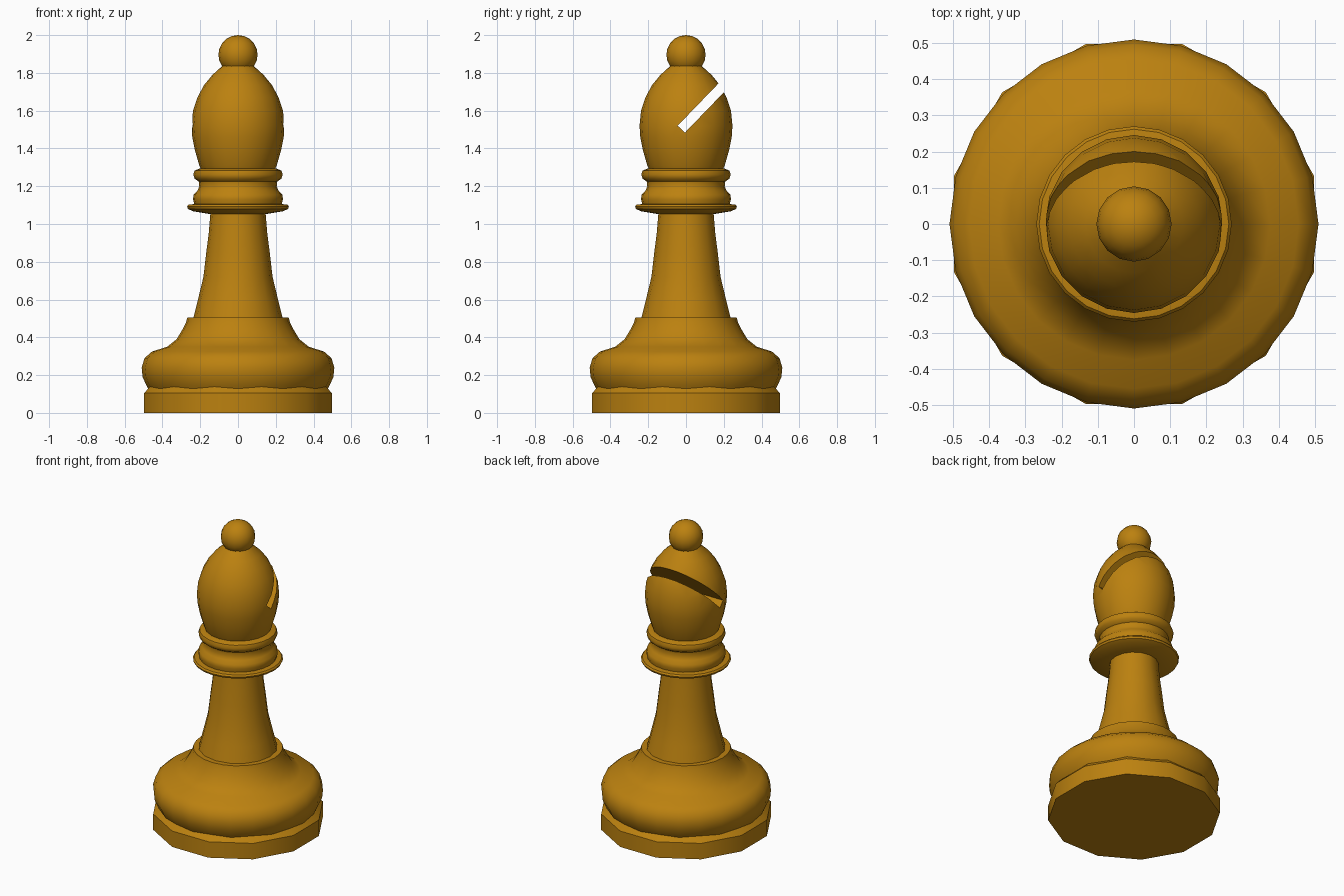
import bpy, bmesh, math
from mathutils import Vector

if "Cube" in bpy.data.objects:
    bpy.data.objects.remove(bpy.data.objects["Cube"])

wood = bpy.data.materials.new("amber wood")
wood.diffuse_color = (0.50, 0.22, 0.005, 1)
wood.use_nodes = True
wood.node_tree.nodes["Principled BSDF"].inputs["Base Color"].default_value = wood.diffuse_color


def smooth(ob, angle=40):
    bpy.ops.object.select_all(action='DESELECT')
    ob.select_set(True)
    bpy.context.view_layer.objects.active = ob
    bpy.ops.object.shade_smooth_by_angle(angle=math.radians(angle))


def lathe(name, profile, sides, turn=0.0):
    """Closed solid of revolution from (radius, height) points, bottom to top."""
    bm = bmesh.new()
    rings = []
    for r, z in profile:
        rings.append([bm.verts.new((r * math.cos(turn + math.tau * i / sides),
                                    r * math.sin(turn + math.tau * i / sides), z))
                      for i in range(sides)])
    for a, b in zip(rings, rings[1:]):
        for i in range(sides):
            j = (i + 1) % sides
            bm.faces.new((a[i], a[j], b[j], b[i]))
    bm.faces.new(rings[0][::-1])
    bm.faces.new(rings[-1])
    bmesh.ops.recalc_face_normals(bm, faces=bm.faces)
    me = bpy.data.meshes.new(name)
    bm.to_mesh(me)
    bm.free()
    me.materials.append(wood)
    ob = bpy.data.objects.new(name, me)
    bpy.context.collection.objects.link(ob)
    smooth(ob)
    return ob


# Foot: coarse plinth with a chamfer, then the rounded cushion
lathe("plinth", [(0.515, 0), (0.515, 0.105), (0.48, 0.14)], 12, math.radians(15))
lathe("base_cushion", [(0.47, 0.12), (0.485, 0.145), (0.505, 0.19), (0.51, 0.24),
                       (0.495, 0.29), (0.455, 0.325), (0.375, 0.35), (0.325, 0.39),
                       (0.295, 0.44), (0.275, 0.48), (0.268, 0.505)], 24)

# Tapered stem
lathe("stem", [(0.237, 0.50), (0.212, 0.60), (0.183, 0.72), (0.168, 0.85),
               (0.155, 0.95), (0.145, 1.07)], 16)

# Collar: thin flange, lower ring, neck and upper ring
lathe("collar_flange", [(0.15, 1.053), (0.24, 1.068), (0.265, 1.08),
                        (0.27, 1.092), (0.262, 1.102), (0.23, 1.106)], 24)
lathe("collar_rings", [(0.23, 1.10), (0.238, 1.13), (0.235, 1.155), (0.215, 1.175),
                       (0.205, 1.20), (0.208, 1.225), (0.23, 1.24), (0.237, 1.262),
                       (0.23, 1.283), (0.20, 1.295)], 24)

# Mitre head with a slanted slot cut in the back
head = lathe("mitre_head", [(0.19, 1.28), (0.205, 1.31), (0.228, 1.39), (0.242, 1.46),
                            (0.246, 1.52), (0.238, 1.60), (0.215, 1.67), (0.18, 1.735),
                            (0.135, 1.79), (0.085, 1.835), (0.06, 1.86)], 20)
slant = math.radians(46)
start = Vector((0, -0.025, 1.502))
bpy.ops.mesh.primitive_cube_add(
    size=1, location=start + 0.3 * Vector((0, math.cos(slant), math.sin(slant))),
    rotation=(slant, 0, 0))
cutter = bpy.context.object
cutter.name = "slot_cutter"
cutter.scale = (1, 0.6, 0.053)
cutter.hide_render = True
cut = head.modifiers.new("slot", 'BOOLEAN')
cut.operation = 'DIFFERENCE'
cut.solver = 'EXACT'
cut.object = cutter
bpy.context.view_layer.update()
bpy.context.view_layer.objects.active = head
bpy.ops.object.modifier_apply(modifier="slot")
bpy.data.objects.remove(cutter)
smooth(head)

# Ball finial
bpy.ops.mesh.primitive_uv_sphere_add(segments=16, ring_count=10, radius=0.104,
                                     location=(0, 0, 1.896))
ball = bpy.context.object
ball.name = "finial_ball"
ball.data.materials.append(wood)
smooth(ball)
